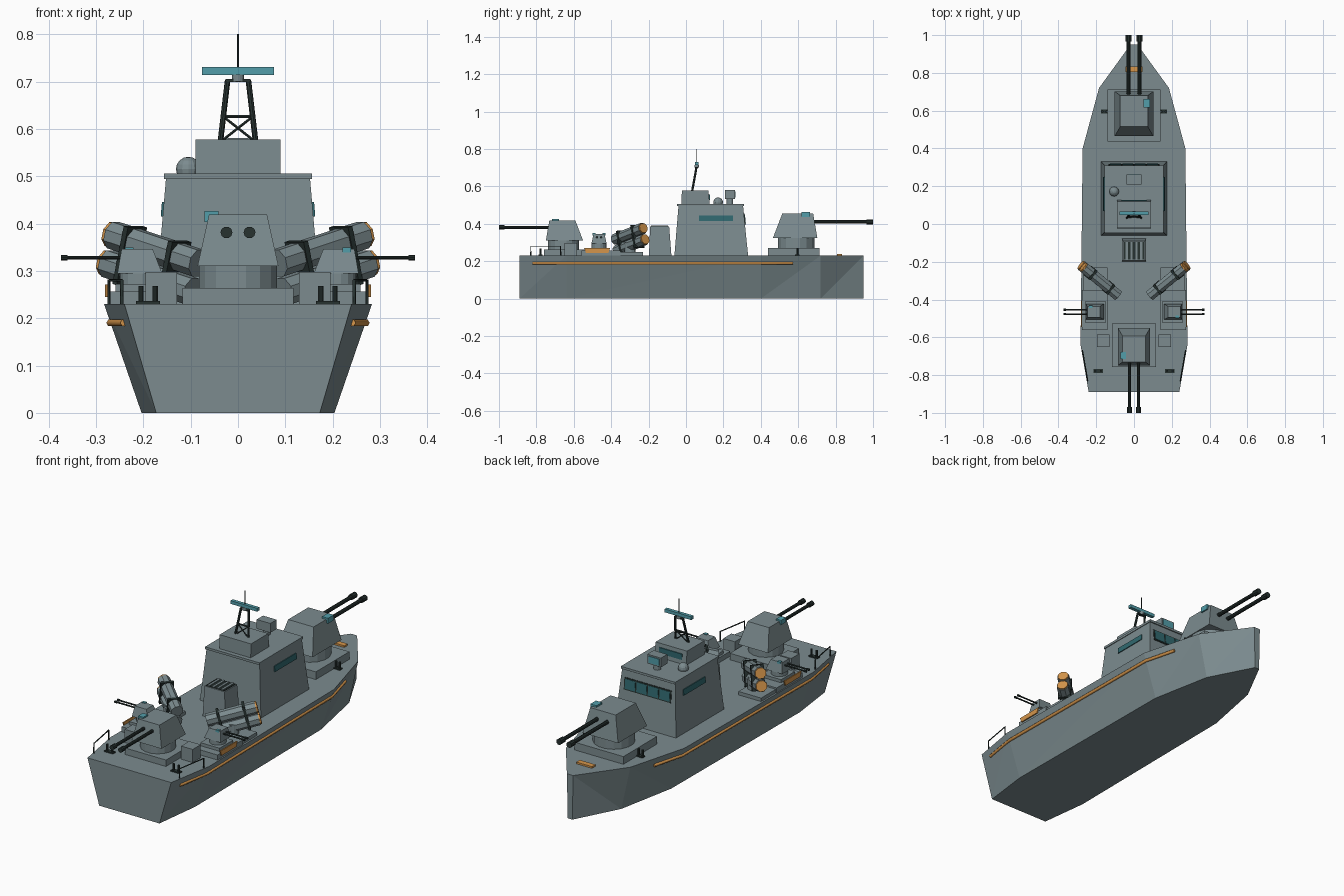
import bpy, bmesh, math
from mathutils import Matrix, Vector

if "Cube" in bpy.data.objects:
    bpy.data.objects.remove(bpy.data.objects["Cube"])


def material(name, rgb):
    m = bpy.data.materials.new(name)
    m.use_nodes = True
    m.diffuse_color = (*rgb, 1)
    m.node_tree.nodes["Principled BSDF"].inputs["Base Color"].default_value = (*rgb, 1)
    return m


GREY = material("naval grey", (0.2, 0.26, 0.275))
DARK = material("gunmetal", (0.02, 0.032, 0.03))
TEAL = material("sensor teal", (0.085, 0.34, 0.4))
GLASS = material("dark glass", (0.03, 0.14, 0.16))
ORANGE = material("orange trim", (0.66, 0.3, 0.07))
I = Matrix.Identity(4)


def finish(name, bm, mat, m=I):
    bmesh.ops.recalc_face_normals(bm, faces=bm.faces[:])
    me = bpy.data.meshes.new(name)
    bm.to_mesh(me)
    bm.free()
    me.materials.append(mat)
    ob = bpy.data.objects.new(name, me)
    ob.matrix_world = m
    bpy.context.collection.objects.link(ob)
    return ob


def frustum(name, mat, low, high, z0, z1, m=I):
    """Tapered block; low and high are (x0, x1, y0, y1) rectangles."""
    bm = bmesh.new()
    rings = []
    for (x0, x1, y0, y1), z in ((low, z0), (high, z1)):
        rings.append([bm.verts.new((x, y, z)) for x, y in ((x0, y0), (x1, y0), (x1, y1), (x0, y1))])
    a, b = rings
    bm.faces.new(a[::-1])
    bm.faces.new(b)
    for i in range(4):
        j = (i + 1) % 4
        bm.faces.new((a[i], a[j], b[j], b[i]))
    return finish(name, bm, mat, m)


def box(name, mat, center, size, m=I):
    (x, y, z), (w, d, h) = center, size
    r = (x - w / 2, x + w / 2, y - d / 2, y + d / 2)
    return frustum(name, mat, r, r, z - h / 2, z + h / 2, m)


def cylinder(name, mat, p, q, r, sides=12, m=I, r2=None):
    p, q = Vector(p), Vector(q)
    bm = bmesh.new()
    turn = (q - p).to_track_quat('Z', 'Y').to_matrix().to_4x4()
    place = Matrix.Translation((p + q) / 2) @ turn @ Matrix.Rotation(math.pi / sides, 4, 'Z')
    bmesh.ops.create_cone(bm, cap_ends=True, segments=sides, radius1=r, radius2=r2 or r,
                          depth=(q - p).length, matrix=place)
    return finish(name, bm, mat, m)


def tube(name, mat, points, r):
    cu = bpy.data.curves.new(name, 'CURVE')
    cu.dimensions = '3D'
    cu.bevel_depth, cu.bevel_resolution, cu.use_fill_caps = r, 1, True
    sp = cu.splines.new('POLY')
    sp.points.add(len(points) - 1)
    for pt, co in zip(sp.points, points):
        pt.co = (*co, 1)
    cu.materials.append(mat)
    bpy.context.collection.objects.link(bpy.data.objects.new(name, cu))


# Hull: faceted stations of (y, half width), narrower at the keel
DECK, FLARE = 0.23, 0.72
STATIONS = [(-0.89, 0.24), (-0.64, 0.283), (0.40, 0.272), (0.72, 0.185), (0.95, 0.018)]


def half_width(y, z=DECK):
    for (y0, w0), (y1, w1) in zip(STATIONS, STATIONS[1:]):
        if y0 <= y <= y1:
            w = w0 + (w1 - w0) * (y - y0) / (y1 - y0)
            return w * (FLARE + (1 - FLARE) * z / DECK)


bm = bmesh.new()
top, bottom = {}, {}
for s in (-1, 1):
    top[s] = [bm.verts.new((s * w, y, DECK)) for y, w in STATIONS]
    bottom[s] = [bm.verts.new((s * w * FLARE, y, 0)) for y, w in STATIONS]
    for i in range(len(STATIONS) - 1):
        bm.faces.new((bottom[s][i], bottom[s][i + 1], top[s][i + 1]))
        bm.faces.new((bottom[s][i], top[s][i + 1], top[s][i]))
for row in (top, bottom):
    bm.faces.new(row[-1] + row[1][::-1])
for end in (0, -1):
    bm.faces.new((top[-1][end], top[1][end], bottom[1][end], bottom[-1][end]))
finish("hull", bm, GREY)


# Twin gun turret, aimed along its local +y
def turret(name, x, y, z, angle, scale):
    m = Matrix.Translation((x, y, z)) @ Matrix.Rotation(angle, 4, 'Z') @ Matrix.Scale(scale, 4)
    box(name + "_platform", GREY, (0, -0.015, 0.02), (0.28, 0.275, 0.04), m)
    cylinder(name + "_ring", GREY, (0, 0, 0.04), (0, 0, 0.096), 0.1, 16, m)
    frustum(name + "_house", GREY, (-0.102, 0.102, -0.125, 0.112),
            (-0.073, 0.073, -0.075, 0.09), 0.095, 0.225, m)
    box(name + "_sight", TEAL, (0.067, 0.05, 0.22), (0.035, 0.045, 0.028), m)
    for s in (-1, 1):
        cx = s * 0.029
        cylinder(name + "_barrel", DARK, (cx, 0.08, 0.18), (cx, 0.39, 0.18), 0.01, 10, m)
        cylinder(name + "_muzzle", DARK, (cx, 0.375, 0.18), (cx, 0.41, 0.18), 0.015, 10, m)


turret("forward_turret", 0, 0.59, DECK, 0, 1)
turret("aft_turret", 0, -0.655, DECK, math.pi, 0.84)

# Bridge block with roof slab and windows
frustum("bridge", GREY, (-0.175, 0.175, -0.062, 0.332), (-0.152, 0.152, -0.04, 0.305), DECK, 0.497)
box("bridge_roof", GREY, (0, 0.132, 0.5), (0.312, 0.358, 0.012))
front_tilt = Matrix.Translation((0, 0.312, 0.425)) @ Matrix.Rotation(0.1, 4, 'X')
box("front_window_band", DARK, (0, 0, 0), (0.27, 0.006, 0.062), front_tilt)
for i in range(4):
    box("front_window", GLASS, ((i - 1.5) * 0.066, 0.002, 0), (0.058, 0.007, 0.05), front_tilt)
for s in (-1, 1):
    side_tilt = Matrix.Translation((s * 0.158, 0.16, 0.43)) @ Matrix.Rotation(-s * 0.085, 4, 'Y')
    box("side_window", GLASS, (0, 0, 0), (0.008, 0.18, 0.03), side_tilt)

# Upper house, director and dome on the bridge roof
frustum("upper_house", GREY, (-0.09, 0.09, -0.025, 0.127), (-0.09, 0.09, -0.022, 0.12), 0.505, 0.577)
box("upper_window", GLASS, (0, 0.124, 0.542), (0.13, 0.006, 0.03))
cylinder("director_post", GREY, (0, 0.235, 0.505), (0, 0.235, 0.535), 0.018)
box("director_box", GREY, (0, 0.235, 0.557), (0.078, 0.052, 0.048))
box("director_lens", TEAL, (0, 0.262, 0.557), (0.06, 0.005, 0.034))
cylinder("dome_base", GREY, (-0.105, 0.172, 0.505), (-0.105, 0.172, 0.515), 0.02)
bm = bmesh.new()
bmesh.ops.create_uvsphere(bm, u_segments=12, v_segments=8, radius=0.026,
                          matrix=Matrix.Translation((-0.105, 0.172, 0.515)))
finish("dome", bm, GREY)

# Leaning mast with radar bar and whip aerial
for s in (-1, 1):
    cylinder("mast_leg", DARK, (s * 0.037, 0.033, 0.575), (s * 0.022, 0.056, 0.702), 0.006, 8)
    cylinder("mast_brace", DARK, (s * 0.03, 0.042, 0.625), (-s * 0.03, 0.034, 0.578), 0.003, 6)
cylinder("mast_crossbar", DARK, (-0.03, 0.042, 0.626), (0.03, 0.042, 0.626), 0.004, 6)
box("mast_head", DARK, (0, 0.056, 0.702), (0.052, 0.014, 0.006))
cylinder("radar_post", GREY, (0, 0.057, 0.7), (0, 0.057, 0.715), 0.013)
box("radar_bar", TEAL, (0, 0.057, 0.722), (0.152, 0.018, 0.017))
cylinder("whip_aerial", DARK, (0, 0.057, 0.73), (0, 0.057, 0.8), 0.002, 6)

# Funnel with a slatted top
frustum("funnel", GREY, (-0.064, 0.064, -0.198, -0.078), (-0.058, 0.058, -0.192, -0.09), DECK, 0.385)
box("funnel_grille", DARK, (0, -0.141, 0.386), (0.106, 0.092, 0.004))
for i in range(4):
    box("funnel_slat", GREY, ((i - 1.5) * 0.026, -0.141, 0.388), (0.012, 0.092, 0.006))

# Parts on both sides of the deck
for s in (-1, 1):
    # Side guns on raised platforms with an orange guard
    box("side_platform", GREY, (s * 0.207, -0.455, 0.243), (0.136, 0.21, 0.026))
    turret("side_gun", s * 0.21, -0.465, 0.256, -s * math.pi / 2, 0.4)
    frustum("side_guard", ORANGE, (s * 0.278 - 0.003, s * 0.278 + 0.003, -0.535, -0.415),
            (s * 0.278 - 0.003, s * 0.278 + 0.003, -0.545, -0.405), 0.245, 0.271)

    # Twin stacked missile tubes aimed outward and up
    box("launcher_base", GREY, (s * 0.205, -0.29, 0.239), (0.13, 0.12, 0.018))
    cylinder("launcher_post", GREY, (s * 0.18, -0.3, DECK), (s * 0.18, -0.3, 0.3), 0.03)
    heading = math.atan2(-s * 0.19, 0.155)
    aim = (Matrix.Translation((s * 0.18, -0.3, 0.316)) @ Matrix.Rotation(heading, 4, 'Z')
           @ Matrix.Rotation(0.25, 4, 'X'))
    for h in (-0.031, 0.031):
        cylinder("missile_tube", GREY, (0, -0.12, h), (0, 0.12, h), 0.031, 8, aim)
        cylinder("tube_cover", ORANGE, (0, 0.119, h), (0, 0.128, h), 0.028, 8, aim)
    for y in (-0.06, 0.065):
        box("tube_strap", DARK, (0, y, 0), (0.064, 0.012, 0.126), aim)

    # Lockers, bollards, rail and rubbing strip
    box("locker", GREY, (s * 0.162, -0.617, 0.264), (0.066, 0.066, 0.068))
    for x, y in ((0.19, -0.778), (0.157, 0.595)):
        box("bollard_base", DARK, (s * x, y, 0.233), (0.05 if y < 0 else 0.036, 0.022, 0.006))
        for d in (-1, 1):
            bx = s * x + d * (0.015 if y < 0 else 0.011)
            cylinder("bollard", DARK, (bx, y, DECK), (bx, y, 0.268), 0.006, 8)
    a, b = [(s * (half_width(y) - 0.005), y) for y in (-0.83, -0.67)]
    tube("stern_rail", DARK, [(*a, DECK), (*a, 0.28), (*b, 0.28), (*b, DECK)], 0.0035)
    tube("rubbing_strip", ORANGE,
         [(s * (half_width(y, 0.19) + 0.001), y, 0.19) for y in (-0.82, -0.64, 0.4, 0.57)], 0.008)

# Orange bow hatch
box("bow_hatch", ORANGE, (0, 0.82, 0.234), (0.09, 0.028, 0.01))
